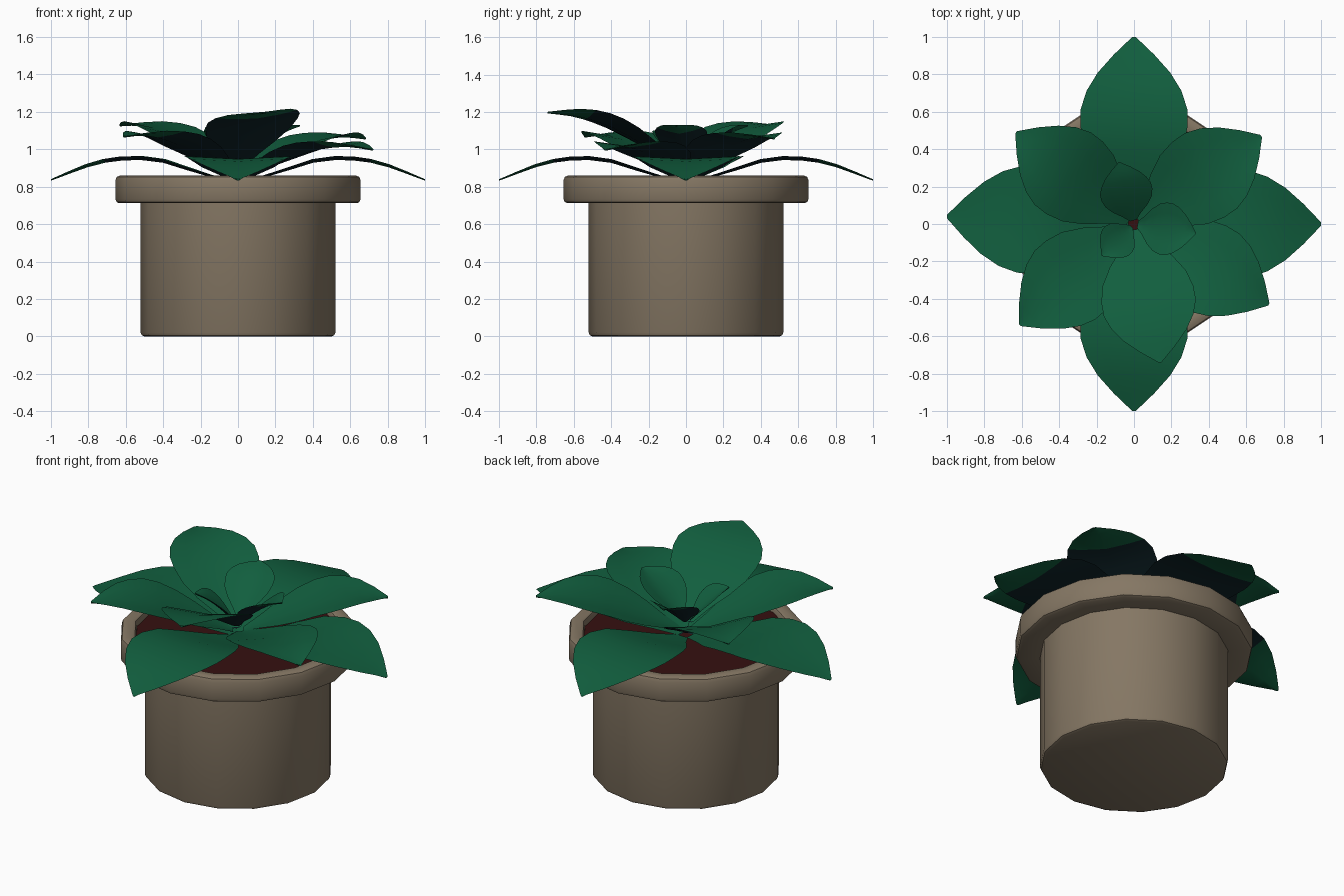
import bpy, bmesh, math
from mathutils import Vector

if "Cube" in bpy.data.objects:
    bpy.data.objects.remove(bpy.data.objects["Cube"])


def material(name, rgb):
    m = bpy.data.materials.new(name)
    m.diffuse_color = (*rgb, 1)
    m.use_nodes = True
    m.node_tree.nodes["Principled BSDF"].inputs["Base Color"].default_value = m.diffuse_color
    return m


CLAY = material("clay", (0.235, 0.185, 0.127))
SOIL = material("soil", (0.036, 0.005, 0.005))
GREEN = material("leaf green", (0.0056, 0.112, 0.048))
TEAL = material("dark teal", (0.005, 0.018, 0.023))


def finish(bm, name, mats, angle):
    me = bpy.data.meshes.new(name)
    bm.to_mesh(me)
    bm.free()
    ob = bpy.data.objects.new(name, me)
    bpy.context.collection.objects.link(ob)
    for m in mats:
        me.materials.append(m)
    bpy.ops.object.select_all(action='DESELECT')
    ob.select_set(True)
    bpy.context.view_layer.objects.active = ob
    bpy.ops.object.shade_smooth_by_angle(angle=math.radians(angle))
    return ob


def lathe(name, profile, mat, sides=16):
    """Revolve (radius, z) points, capping both ends."""
    bm = bmesh.new()
    rings = [[bm.verts.new((r * math.cos(2 * math.pi * i / sides),
                            r * math.sin(2 * math.pi * i / sides), z))
              for i in range(sides)] for r, z in profile]
    for a, b in zip(rings, rings[1:]):
        for i in range(sides):
            j = (i + 1) % sides
            bm.faces.new((a[i], a[j], b[j], b[i]))
    bm.faces.new(rings[0][::-1])
    bm.faces.new(rings[-1])
    return finish(bm, name, [mat], 40)


# Pot with rounded foot and thick rim, hollow above the soil line
lathe("pot", [(0.50, 0), (0.514, 0.006), (0.52, 0.02), (0.52, 0.712),
              (0.635, 0.712), (0.649, 0.719), (0.655, 0.735), (0.655, 0.835),
              (0.648, 0.853), (0.63, 0.86), (0.59, 0.86), (0.577, 0.853),
              (0.57, 0.835), (0.57, 0.76)], CLAY)
lathe("soil", [(0.572, 0.77), (0.572, 0.82)], SOIL)

# Outline of every leaf: (fraction of length, fraction of half width)
OUTLINE = [(0.0, 0.12), (0.12, 0.36), (0.25, 0.68), (0.38, 0.91), (0.5, 1.0),
           (0.6, 1.0), (0.7, 0.89), (0.8, 0.68), (0.9, 0.38), (0.96, 0.17), (1.0, 0.03)]


def sample(pts, t):
    """Smooth interpolation through (t, z) points."""
    n = len(pts)
    k = next((i for i in range(n - 1) if t <= pts[i + 1][0]), n - 2)

    def slope(i):
        a, b = pts[max(i - 1, 0)], pts[min(i + 1, n - 1)]
        return (b[1] - a[1]) / (b[0] - a[0])
    h = pts[k + 1][0] - pts[k][0]
    s = (t - pts[k][0]) / h
    return ((2*s**3 - 3*s**2 + 1) * pts[k][1] + (s**3 - 2*s**2 + s) * h * slope(k)
            + (3*s**2 - 2*s**3) * pts[k + 1][1] + (s**3 - s**2) * h * slope(k + 1))


def leaf(name, tip, width, heights, fold=0.08, roll=0.0, base=0.03):
    """Thin two-sided blade from the centre to tip (x, y)."""
    d = Vector((tip[0], tip[1], 0))
    length = d.length
    d.normalize()
    side = Vector((-d.y, d.x, 0))
    across = (-1, -0.6, 0, 0.6, 1)
    bm = bmesh.new()
    top, bot = [], []
    for t, w in OUTLINE:
        r = base + (length - base) * t
        z = sample(heights, t)
        dz = (sample(heights, min(t + .01, 1)) - sample(heights, max(t - .01, 0))) / (.02 * length)
        nrm = (Vector((0, 0, 1)) - d * dz).normalized()
        rt, rb = [], []
        for v in across:
            off = v * w * width
            p = d * r + side * off + Vector((0, 0, z + roll * off)) + nrm * fold * abs(off)
            rt.append(bm.verts.new(p))
            rb.append(rt[-1] if abs(v) == 1 else bm.verts.new(p - nrm * 0.007))
        top.append(rt)
        bot.append(rb)
    for i in range(len(OUTLINE) - 1):
        for j in range(4):
            bm.faces.new((top[i][j], top[i + 1][j], top[i + 1][j + 1], top[i][j + 1])).normal_flip()
            f = bm.faces.new((bot[i][j], bot[i + 1][j], bot[i + 1][j + 1], bot[i][j + 1]))
            # Inner part of the underside is dark
            f.material_index = 1 if OUTLINE[i + 1][0] <= 0.72 else 0
    # Make the upper sheet face up and the lower one face down
    bm.normal_update()
    if sum(f.normal.z for f in list(bm.faces)[::2]) < 0:
        bmesh.ops.reverse_faces(bm, faces=bm.faces[:])
    return finish(bm, name, [GREEN, TEAL], 60)


# Four low drooping leaves on the axes
LOW = [(0, 0.83), (0.2, 0.88), (0.38, 0.935), (0.56, 0.95), (0.75, 0.925), (1, 0.84)]
for label, tip in (("right", (1, 0)), ("back", (0, 1)), ("left", (-1, 0.04)), ("front", (0, -1))):
    leaf("low_leaf_" + label, tip, 0.285, LOW, 0.05)

# Four middle leaves on the diagonals
for label, tip, z in (("back_left", (-0.63, 0.49), 1.13), ("back_right", (0.68, 0.47), 1.06),
                      ("front_right", (0.72, -0.43), 1.0), ("front_left", (-0.61, -0.54), 1.07)):
    k = z - 1.0
    leaf("middle_leaf_" + label, tip, 0.245,
         [(0, 0.86), (0.3, 0.94 + k * .3), (0.55, 1.0 + k * .6), (0.8, 1.02 + k * .85), (1, z)], 0.12)

# Tall front leaf
leaf("tall_front_leaf", (0.14, -0.74), 0.25,
     [(0, 0.9), (0.25, 1.02), (0.5, 1.12), (0.75, 1.18), (1, 1.2)], 0.08, 0.1)

# Small heart leaves
for label, tip, w, z in (("back", (-0.08, 0.33), 0.14, 1.13), ("right", (0.33, -0.05), 0.14, 1.13),
                         ("front_left", (-0.17, -0.17), 0.1, 1.1)):
    leaf("heart_leaf_" + label, tip, w,
         [(0, 0.92), (0.4, 0.92 + (z - .92) * .5), (0.75, 0.92 + (z - .92) * .85), (1, z)], 0.25, 0, 0.02)
